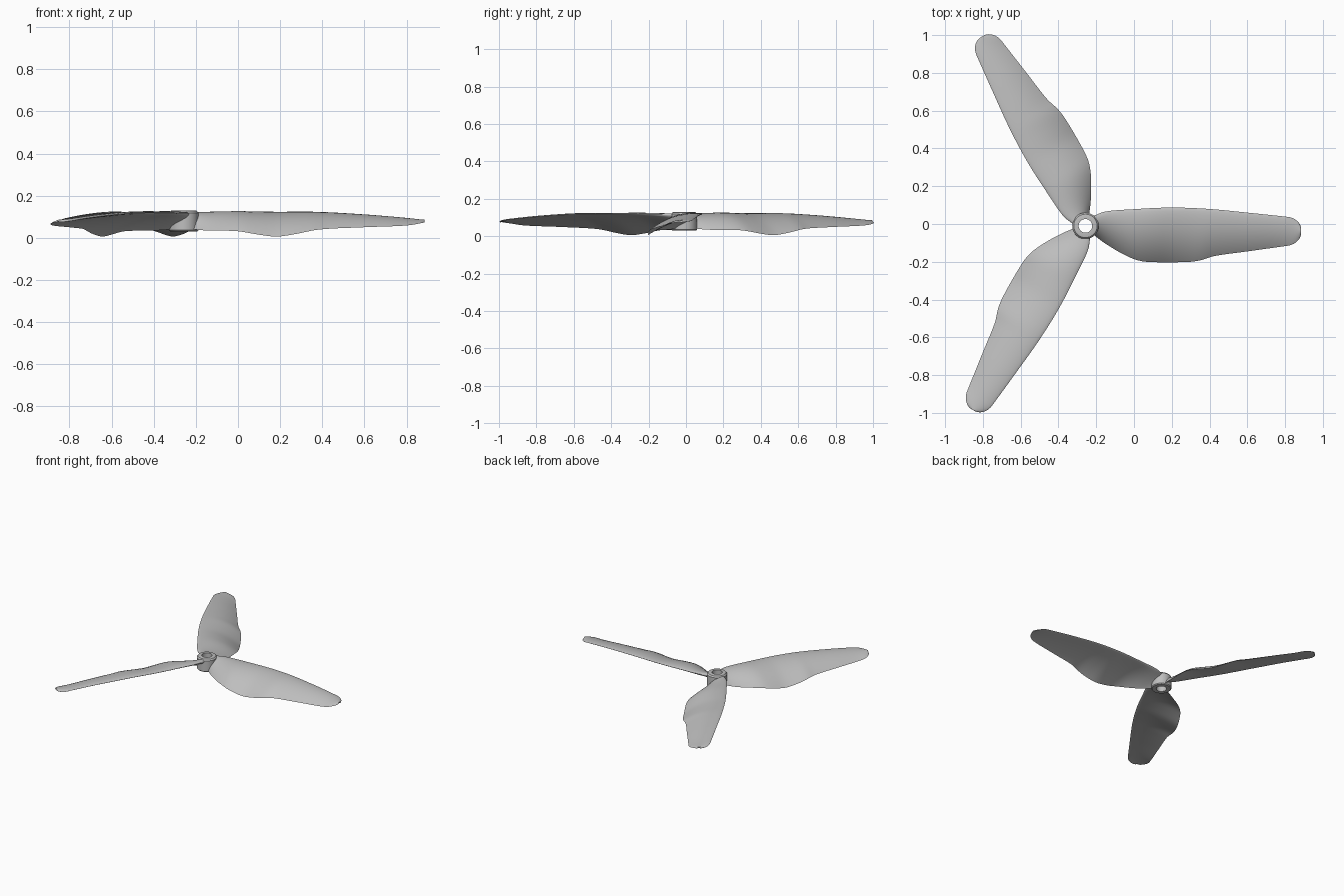
import bpy, bmesh, math
from mathutils import Matrix, Vector

cube = bpy.data.objects.get("Cube")
if cube:
    bpy.data.objects.remove(cube)

HUB = Vector((-0.257, -0.01, 0))

mat = bpy.data.materials.new("light grey plastic")
mat.use_nodes = True
grey = (0.52, 0.52, 0.52, 1)
mat.diffuse_color = grey
mat.node_tree.nodes["Principled BSDF"].inputs["Base Color"].default_value = grey


def finish(name, bm, angle):
    bmesh.ops.recalc_face_normals(bm, faces=bm.faces)
    mesh = bpy.data.meshes.new(name)
    bm.to_mesh(mesh)
    bm.free()
    mesh.materials.append(mat)
    obj = bpy.data.objects.new(name, mesh)
    bpy.context.collection.objects.link(obj)
    bpy.ops.object.select_all(action="DESELECT")
    obj.select_set(True)
    bpy.context.view_layer.objects.active = obj
    bpy.ops.object.shade_smooth_by_angle(angle=math.radians(angle))
    return obj


def curve(points, x):
    """Smooth curve through (x, value) pairs."""
    n = len(points)
    i = max(k for k in range(n - 1) if points[k][0] <= x or k == 0)

    def slope(k):
        a, b = points[max(k - 1, 0)], points[min(k + 1, n - 1)]
        return (b[1] - a[1]) / (b[0] - a[0])
    (x0, v0), (x1, v1) = points[i], points[i + 1]
    h = x1 - x0
    t = (x - x0) / h
    return (v0 * (1 + 2 * t) * (1 - t) ** 2 + slope(i) * h * t * (1 - t) ** 2
            + v1 * t * t * (3 - 2 * t) + slope(i + 1) * h * t * t * (t - 1))


# Blade outline and height, each against distance from the hub axis
LEAD_Y = [(.04, .05), (.1, .075), (.25, .088), (.45, .097), (.65, .09), (.85, .071), (1.05, .05), (1.142, .04)]
TRAIL_Y = [(.04, -.045), (.1, -.09), (.2, -.15), (.28, -.183), (.36, -.192), (.54, -.191), (.61, -.182),
           (.68, -.16), (.85, -.136), (1.05, -.108), (1.142, -.095)]
LEAD_Z = [(.04, .117), (.3, .118), (.6, .118), (.85, .106), (1.05, .09), (1.142, .079)]
TRAIL_Z = [(.04, .04), (.12, .034), (.25, .032), (.35, .016), (.44, .006), (.53, .018), (.64, .039),
           (.85, .05), (1.05, .058), (1.142, .07)]
THICK = [(.04, .032), (.2, .026), (.6, .02), (1.0, .013), (1.142, .008)]
CAMBER = [(.04, .008), (.3, .024), (.6, .02), (1.142, .007)]
TIP, ROUND = 1.142, 0.07


def section(r, steps=14):
    ly, ty, lz, tz = (curve(c, r) for c in (LEAD_Y, TRAIL_Y, LEAD_Z, TRAIL_Z))
    lead, trail = Vector((r, ly, lz)), Vector((r, ty, tz))
    thick = curve(THICK, r)
    # Round off the tip corners
    over = max(0, (r - (TIP - ROUND)) / ROUND)
    cut = 0.058 * (1 - math.sqrt(max(0, 1 - over * over)))
    chord = trail - lead
    lead, trail = lead + chord.normalized() * cut, trail - chord.normalized() * cut
    chord = trail - lead
    up = Vector((0, -chord.z, chord.y)).normalized()
    if up.z < 0:
        up.negate()

    def point(u, side):
        half = thick * (1.3 * math.sqrt(u) * (1 - u) + 0.06 * math.sin(math.pi * u))
        arch = curve(CAMBER, r) * 4 * u * (1 - u)
        return lead + chord * u + up * (arch + side * half)
    us = [(1 - math.cos(math.pi * k / steps)) / 2 for k in range(steps + 1)]
    return [point(u, 1) for u in us] + [point(u, -1) for u in us[-2:0:-1]]


def make_blade(name, angle):
    bm = bmesh.new()
    stations = [.04 + (TIP - ROUND - .04) * k / 44 for k in range(44)]
    stations += [TIP - ROUND + ROUND * math.sin(math.pi / 2 * k / 10) for k in range(11)]
    rings = [[bm.verts.new(p) for p in section(r)] for r in stations]
    for a, b in zip(rings, rings[1:]):
        for k in range(len(a)):
            j = (k + 1) % len(a)
            bm.faces.new((a[k], a[j], b[j], b[k]))
    bm.faces.new(rings[0])
    bm.faces.new(rings[-1])
    bm.transform(Matrix.Translation(HUB) @ Matrix.Rotation(math.radians(angle), 4, "Z"))
    return finish(name, bm, 50)


for name, angle in (("left_blade", 0), ("back_blade", 120), ("front_blade", 240)):
    make_blade(name, angle)

# Hub: lathed collar with a through hole
profile = [(.036, .03), (.064, .03), (.07, .036), (.07, .118), (.062, .128), (.052, .13), (.036, .13)]
bm = bmesh.new()
N = 48
loops = [[bm.verts.new(HUB + Vector((r * math.cos(2 * math.pi * k / N), r * math.sin(2 * math.pi * k / N), z)))
          for k in range(N)] for r, z in profile]
for a, b in zip(loops, loops[1:] + loops[:1]):
    for k in range(N):
        j = (k + 1) % N
        bm.faces.new((a[k], a[j], b[j], b[k]))
finish("hub", bm, 35)
